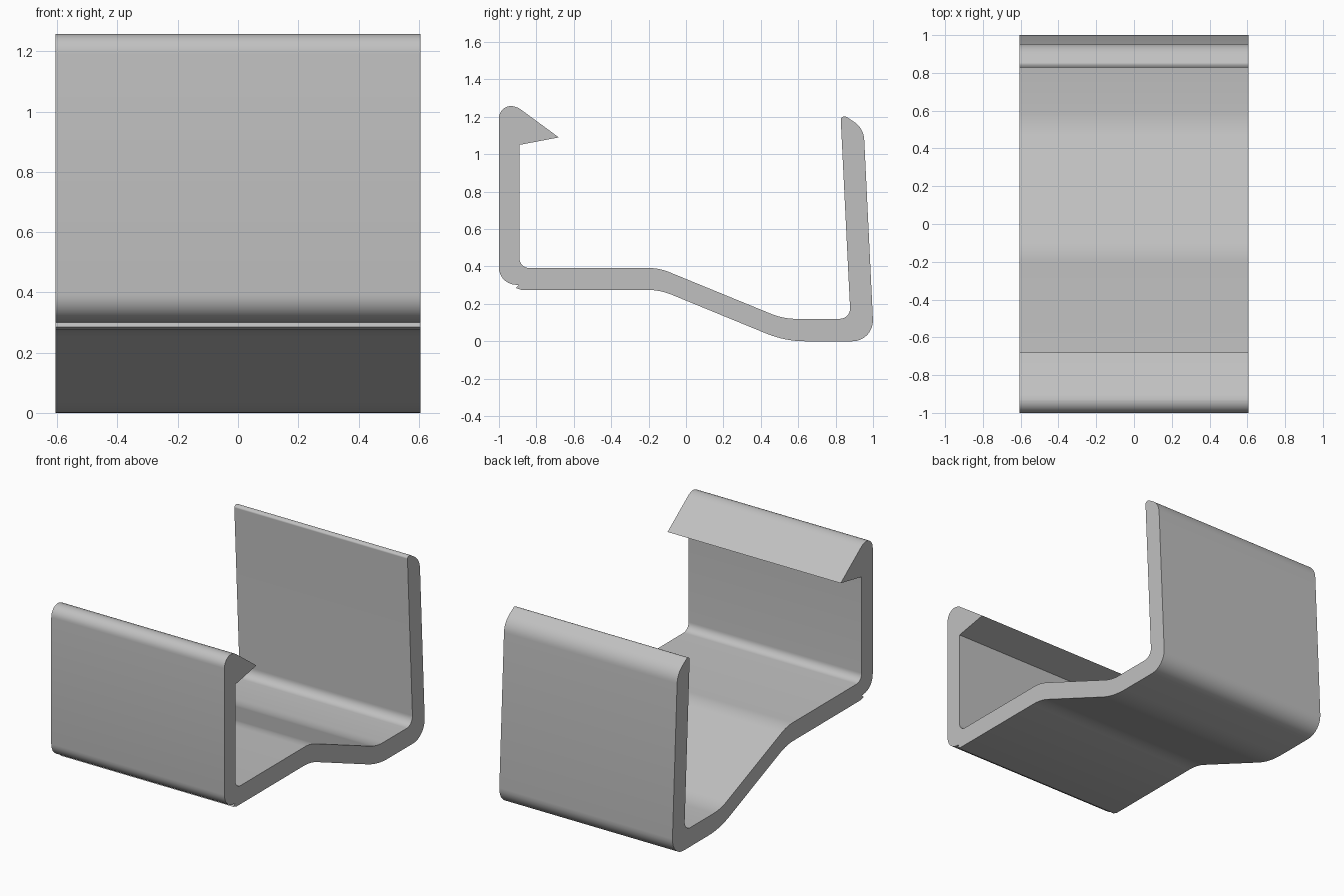
import bpy
import bmesh
import math
from mathutils import Vector

cube = bpy.data.objects.get("Cube")
if cube:
    bpy.data.objects.remove(cube, do_unlink=True)

HALF_WIDTH = 0.605

# Cross-section corners: y, z, fillet radius
CORNERS = [
    (-1.0, 0.315, 0.09), (-0.93, 0.305, 0.0), (-0.895, 0.30, 0.0),
    (-0.91, 0.285, 0.0), (-0.88, 0.275, 0.0),              # small step under the front
    (-0.14, 0.275, 0.35), (0.53, 0.0, 0.55),               # underside ramp
    (1.005, 0.0, 0.11), (0.95, 1.14, 0.12),                # back wall, outside
    (0.85, 1.205, 0.02), (0.827, 1.195, 0.012),            # back wall, rounded tip
    (0.88, 0.12, 0.055),
    (0.52, 0.12, 0.35), (-0.144, 0.392, 0.3),              # upper ramp
    (-0.89, 0.392, 0.05), (-0.89, 1.05, 0.0),              # front wall, inside
    (-0.68, 1.09, 0.0),                                    # hook point
    (-0.906, 1.256, 0.10), (-1.0, 1.262, 0.065),
]


def fillet(prev, corner, following, radius, steps=8):
    """Replace a corner by an arc tangent to both of its sides."""
    if radius == 0:
        return [corner]
    a = (prev - corner).normalized()
    b = (following - corner).normalized()
    half = a.angle(b) / 2
    centre = corner + (a + b).normalized() * radius / math.sin(half)
    reach = radius / math.tan(half)
    start = corner + a * reach - centre
    end = corner + b * reach - centre
    sweep = start.angle(end)
    return [centre + (start * math.sin((1 - i / steps) * sweep)
                      + end * math.sin(i / steps * sweep)) / math.sin(sweep)
            for i in range(steps + 1)]


# Rounded outline
points = [Vector((y, z)) for y, z, r in CORNERS]
outline = []
for i, p in enumerate(points):
    outline += fillet(points[i - 1], p, points[(i + 1) % len(points)], CORNERS[i][2])

# Extrude across the width
bm = bmesh.new()
side = bm.faces.new([bm.verts.new((-HALF_WIDTH, p.x, p.y)) for p in outline])
extruded = bmesh.ops.extrude_face_region(bm, geom=[side], use_keep_orig=True)
moved = [g for g in extruded["geom"] if isinstance(g, bmesh.types.BMVert)]
bmesh.ops.translate(bm, verts=moved, vec=(2 * HALF_WIDTH, 0, 0))
bmesh.ops.recalc_face_normals(bm, faces=bm.faces)
mesh = bpy.data.meshes.new("clip_bracket")
bm.to_mesh(mesh)
bm.free()

bracket = bpy.data.objects.new("clip_bracket", mesh)
bpy.context.collection.objects.link(bracket)

# Plain grey
grey = bpy.data.materials.new("plain_grey")
grey.use_nodes = True
colour = (0.53, 0.53, 0.53, 1.0)
grey.diffuse_color = colour
grey.node_tree.nodes["Principled BSDF"].inputs["Base Color"].default_value = colour
mesh.materials.append(grey)

# Smooth bends, crisp ends
bpy.ops.object.select_all(action="DESELECT")
bracket.select_set(True)
bpy.context.view_layer.objects.active = bracket
bpy.ops.object.shade_smooth_by_angle(angle=math.radians(30))
